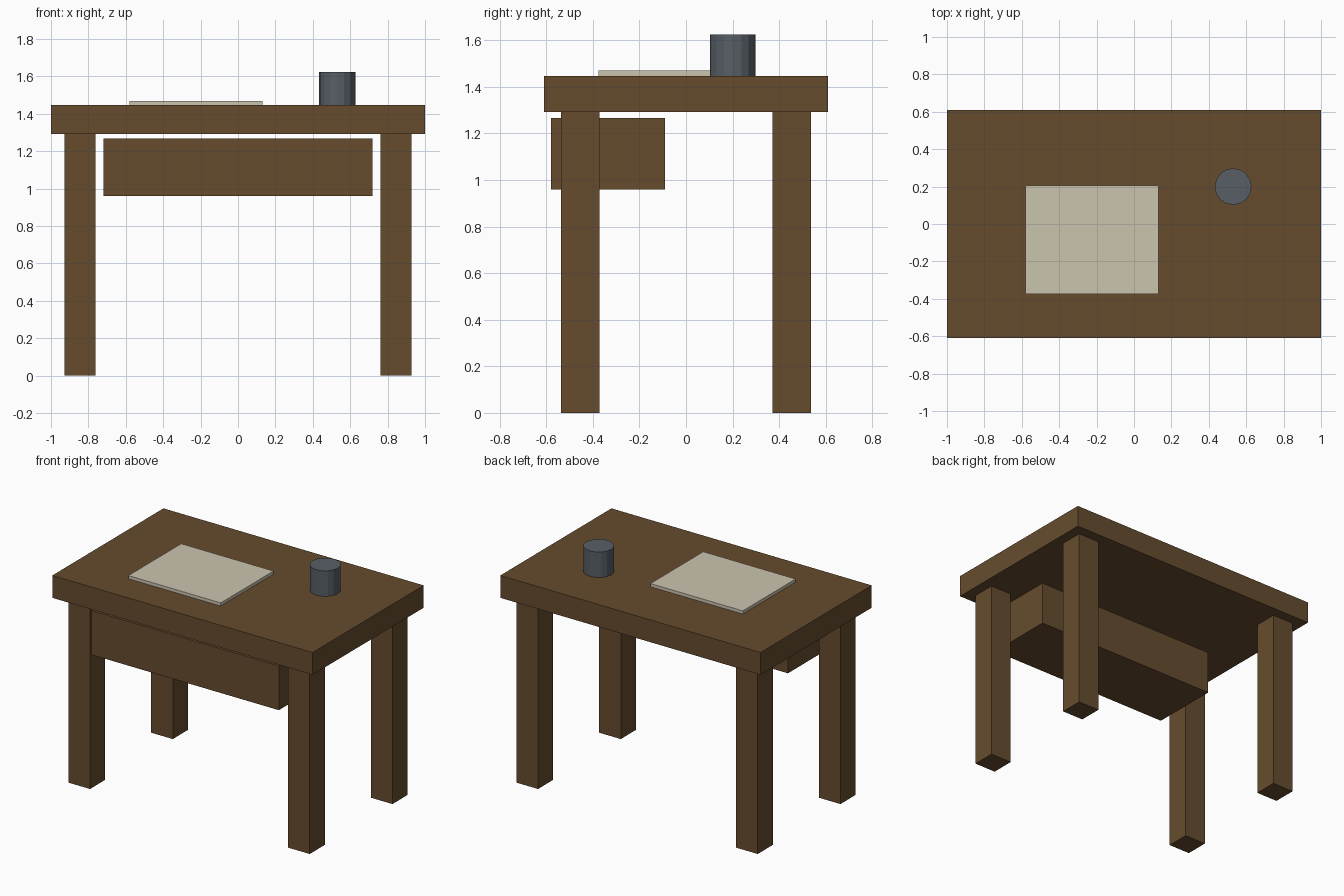
import bpy
import bmesh
from mathutils import Matrix, Vector

cube = bpy.data.objects.get("Cube")
if cube:
    bpy.data.objects.remove(cube, do_unlink=True)


def material(name, rgb):
    mat = bpy.data.materials.new(name)
    mat.use_nodes = True
    mat.diffuse_color = (*rgb, 1)
    mat.node_tree.nodes["Principled BSDF"].inputs["Base Color"].default_value = (*rgb, 1)
    return mat


wood = material("brown wood", (0.133, 0.072, 0.027))
cream = material("cream paper", (0.60, 0.55, 0.43))
slate = material("slate grey", (0.095, 0.113, 0.133))


def finish(bm, name, mat):
    mesh = bpy.data.meshes.new(name)
    bm.to_mesh(mesh)
    bm.free()
    mesh.materials.append(mat)
    obj = bpy.data.objects.new(name, mesh)
    bpy.context.collection.objects.link(obj)
    return obj


def box(name, low, high, mat):
    """Box between two opposite corners."""
    low, high = Vector(low), Vector(high)
    bm = bmesh.new()
    place = Matrix.Translation((low + high) / 2) @ Matrix.Diagonal((*(high - low), 1))
    bmesh.ops.create_cube(bm, size=1, matrix=place)
    return finish(bm, name, mat)


def cylinder(name, centre, radius, bottom, top, sides, mat):
    bm = bmesh.new()
    bmesh.ops.create_cone(bm, cap_ends=True, segments=sides, radius1=radius,
                          radius2=radius, depth=top - bottom,
                          matrix=Matrix.Translation((*centre, (bottom + top) / 2)))
    return finish(bm, name, mat)


UNDERSIDE, TABLETOP = 1.292, 1.447

# Table slab
box("table_top", (-1, -0.61, UNDERSIDE), (1, 0.61, TABLETOP), wood)

# Four square legs
LEG, LEG_X, LEG_Y = 0.083, 0.844, 0.454
for depth, sy in (("front", -1), ("back", 1)):
    for side, sx in (("right", -1), ("left", 1)):
        x, y = sx * LEG_X, sy * LEG_Y
        box(f"{depth}_{side}_leg", (x - LEG, y - LEG, 0),
            (x + LEG, y + LEG, UNDERSIDE), wood)

# Drawer hanging just below the slab at the front
box("drawer", (-0.72, -0.58, 0.96), (0.72, -0.09, 1.267), wood)

# Items on the table
box("paper_sheet", (-0.58, -0.375, TABLETOP), (0.13, 0.205, 1.469), cream)
cylinder("cup", (0.53, 0.2), 0.098, TABLETOP, 1.624, 16, slate)
